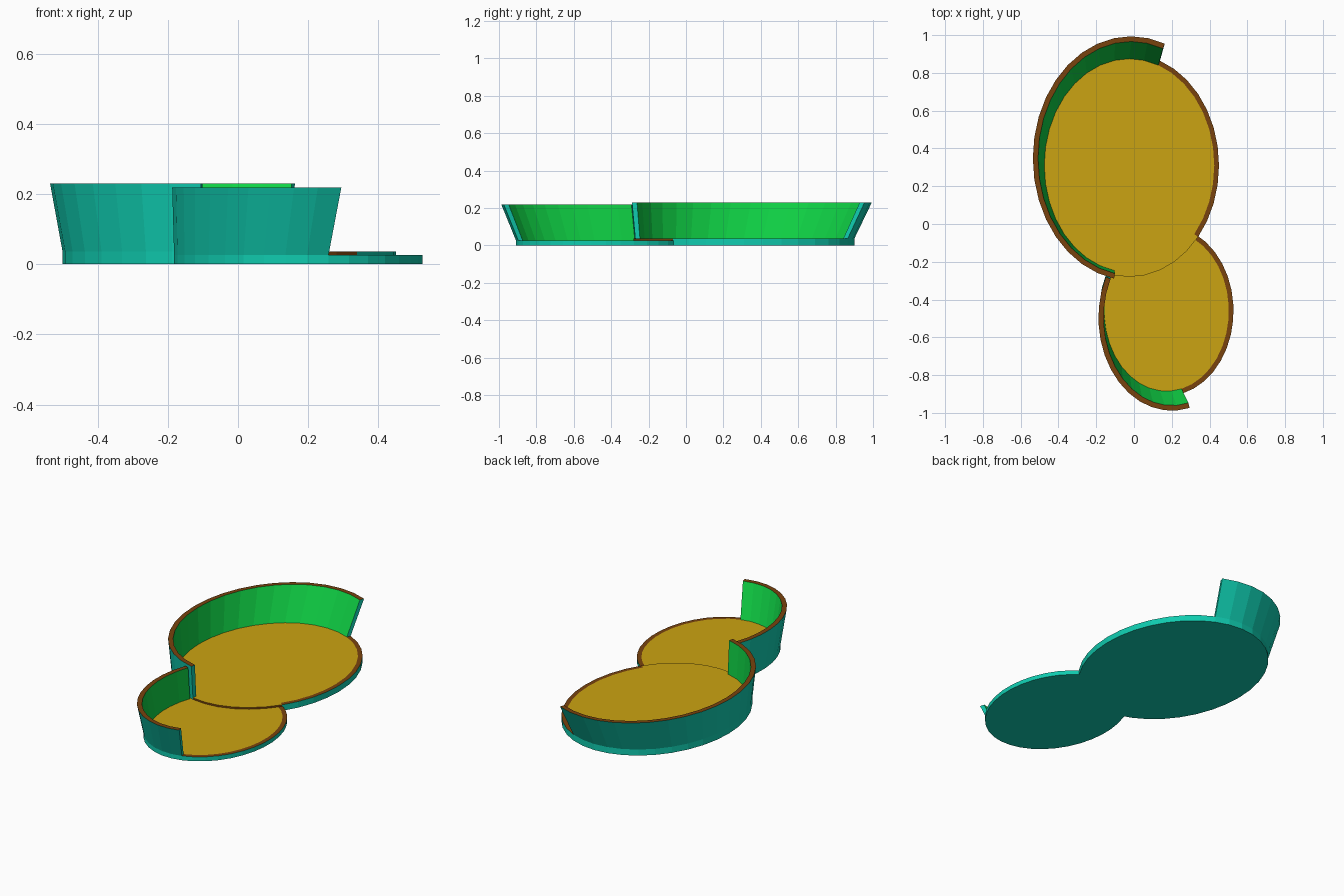
import bpy, bmesh
from math import sin, cos, radians

cube = bpy.data.objects.get("Cube")
if cube:
    bpy.data.objects.remove(cube, do_unlink=True)


def material(name, rgb):
    m = bpy.data.materials.new(name)
    m.use_nodes = True
    m.diffuse_color = (*rgb, 1)
    m.node_tree.nodes["Principled BSDF"].inputs["Base Color"].default_value = (*rgb, 1)
    return m


MATS = [material("teal shell", (0.005, 0.60, 0.43)),
        material("green lining", (0.005, 0.65, 0.06)),
        material("gold floor", (0.60, 0.37, 0.006)),
        material("brown trim", (0.19, 0.055, 0.004))]
TEAL, GREEN, GOLD, BROWN = range(4)

# Wall tops widen about one shared point
FLARE = 1.095
FLARE_X, FLARE_Y = -0.126, -0.085
TRIM = 0.025
STEP = 10


def finish(bm, name):
    mesh = bpy.data.meshes.new(name)
    bmesh.ops.recalc_face_normals(bm, faces=bm.faces)
    bm.to_mesh(mesh)
    bm.free()
    for m in MATS:
        mesh.materials.append(m)
    bpy.context.collection.objects.link(bpy.data.objects.new(name, mesh))


def ring(bm, angles, centre, radii, z, inset=0.0, flare=1.0):
    verts = []
    for a in angles:
        x = centre[0] + (radii[0] - inset) * cos(radians(a))
        y = centre[1] + (radii[1] - inset) * sin(radians(a))
        verts.append(bm.verts.new((FLARE_X + (x - FLARE_X) * flare,
                                   FLARE_Y + (y - FLARE_Y) * flare, z)))
    return verts


def face(bm, verts, mat):
    bm.faces.new(verts).material_index = mat


def tray(name, centre, radii, floor_z, top_z, trim_range, wall_range):
    # Oval base, trimmed except where the two trays overlap
    bm = bmesh.new()
    angles = range(trim_range[0], trim_range[0] + 360, STEP)
    low = ring(bm, angles, centre, radii, 0)
    edge = ring(bm, angles, centre, radii, floor_z)
    inner = ring(bm, angles, centre, radii, floor_z, TRIM)
    for i, angle in enumerate(angles):
        j = (i + 1) % len(angles)
        trimmed = angle < trim_range[1]
        face(bm, (low[i], low[j], edge[j], edge[i]), TEAL if trimmed else BROWN)
        face(bm, (edge[i], edge[j], inner[j], inner[i]), BROWN if trimmed else GOLD)
    face(bm, low, TEAL)
    face(bm, inner, GOLD)
    finish(bm, name + "_base")

    # Flared wall round part of the edge
    bm = bmesh.new()
    wall = range(wall_range[0], wall_range[1] + 1, STEP)
    rows = [ring(bm, wall, centre, radii, floor_z),
            ring(bm, wall, centre, radii, top_z, 0, FLARE),
            ring(bm, wall, centre, radii, top_z, TRIM, FLARE),
            ring(bm, wall, centre, radii, floor_z, TRIM)]
    for k, mat in enumerate((TEAL, BROWN, GREEN, TEAL)):
        a, b = rows[k], rows[(k + 1) % len(rows)]
        for i in range(len(wall) - 1):
            face(bm, (a[i], a[i + 1], b[i + 1], b[i]), mat)
    for end in (0, -1):
        face(bm, [row[end] for row in rows], TEAL)
    finish(bm, name + "_wall")


tray("large_tray", (-0.025, 0.31), (0.475, 0.59), 0.036, 0.23, (320, 620), (430, 620))
tray("small_tray", (0.172, -0.46), (0.355, 0.45), 0.026, 0.218, (154, 424), (154, 284))
